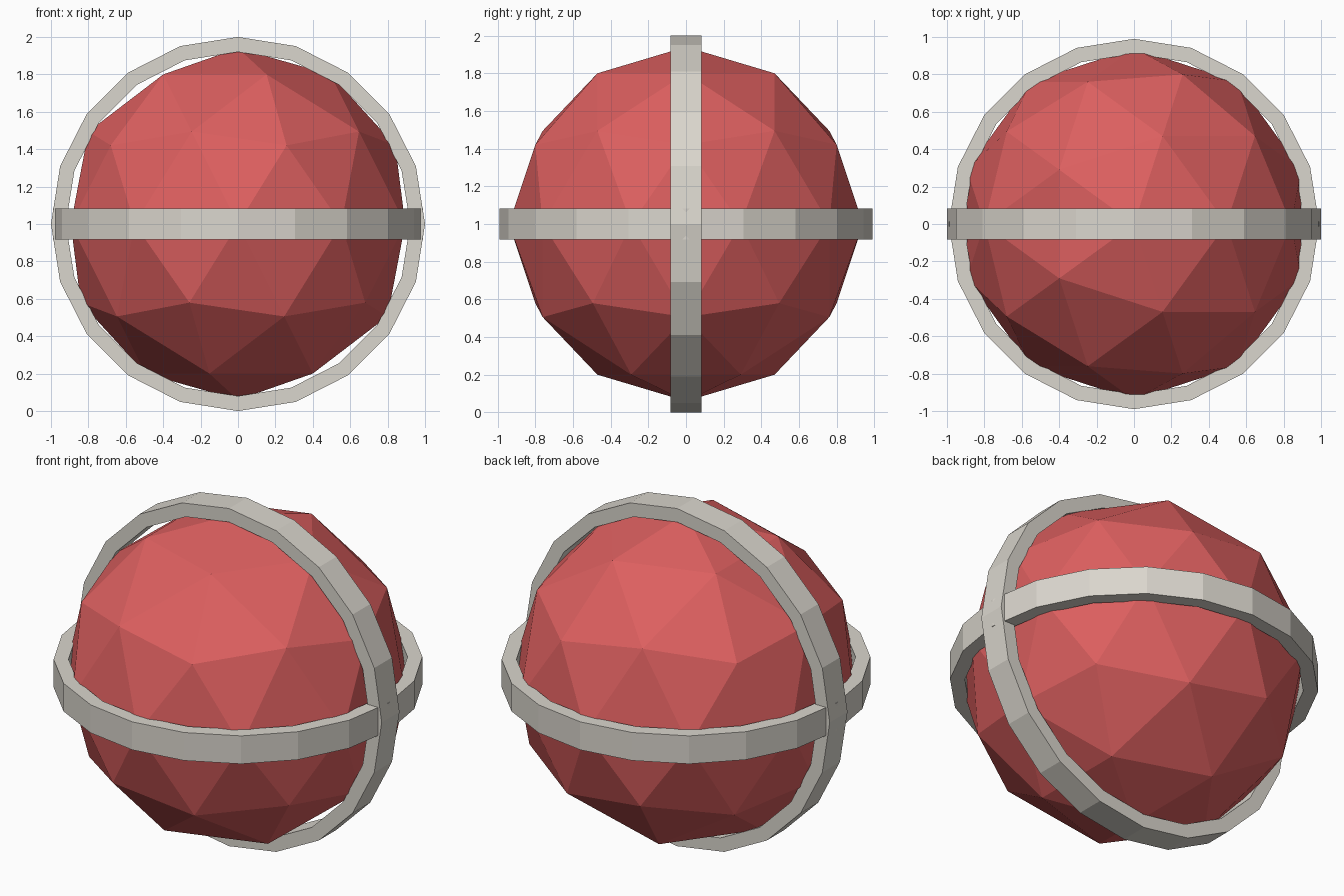
import bpy
import bmesh
from math import cos, sin, pi
from mathutils import Matrix

default = bpy.data.objects.get("Cube")
if default:
    bpy.data.objects.remove(default, do_unlink=True)

CENTRE = Matrix.Translation((0, 0, 1))


def make_material(name, rgb):
    mat = bpy.data.materials.new(name)
    mat.use_nodes = True
    color = (*rgb, 1)
    mat.diffuse_color = color
    mat.node_tree.nodes["Principled BSDF"].inputs["Base Color"].default_value = color
    return mat


def add_object(name, bm, mat):
    bmesh.ops.recalc_face_normals(bm, faces=bm.faces)
    mesh = bpy.data.meshes.new(name)
    bm.to_mesh(mesh)
    bm.free()
    mesh.materials.append(mat)
    obj = bpy.data.objects.new(name, mesh)
    bpy.context.collection.objects.link(obj)
    return obj


def add_band(name, outer, inner, half_width, turn, mat, sides=20):
    """Flat-sided hoop with a rectangular section, lying flat before the turn."""
    bm = bmesh.new()
    section = [(outer, -half_width), (outer, half_width),
               (inner, half_width), (inner, -half_width)]
    loops = []
    for i in range(sides):
        a = 2 * pi * i / sides
        loops.append([bm.verts.new((r * cos(a), r * sin(a), h)) for r, h in section])
    for i in range(sides):
        here, after = loops[i], loops[(i + 1) % sides]
        for j in range(4):
            k = (j + 1) % 4
            bm.faces.new((here[j], after[j], after[k], here[k]))
    bm.transform(CENTRE @ Matrix.Rotation(turn, 4, "X"))
    return add_object(name, bm, mat)


red = make_material("soft red", (0.72, 0.115, 0.115))
stone = make_material("pale stone", (0.70, 0.67, 0.61))

# Faceted ball
bm = bmesh.new()
bmesh.ops.create_icosphere(bm, subdivisions=2, radius=0.94, matrix=CENTRE)
add_object("faceted_ball", bm, red)

# Two crossing hoops
add_band("level_hoop", 0.99, 0.91, 0.083, 0, stone)
add_band("upright_hoop", 1.0, 0.92, 0.083, pi / 2, stone)
